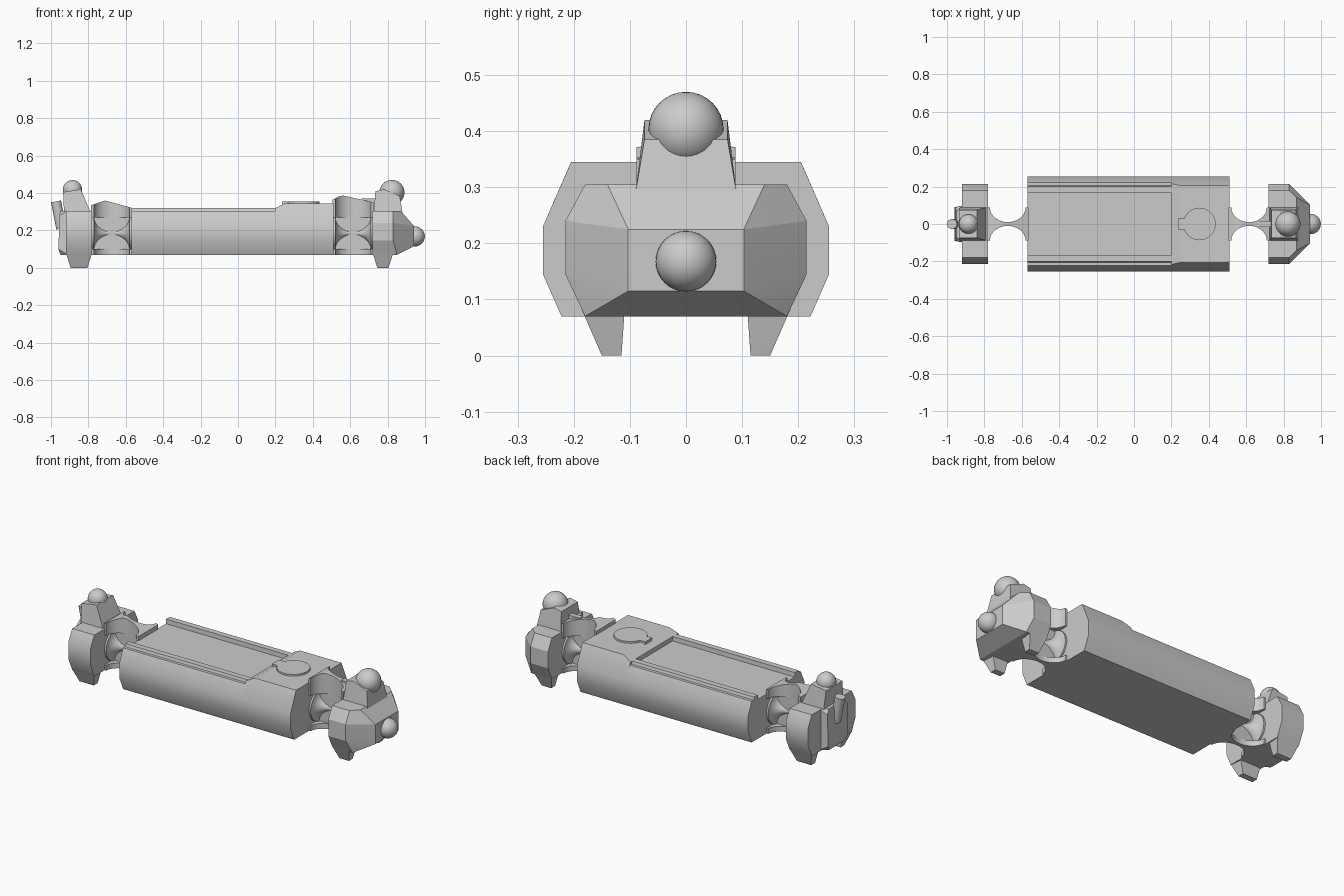
import bpy, bmesh, math
from mathutils import Vector

cube = bpy.data.objects.get("Cube")
if cube:
    bpy.data.objects.remove(cube)

grey = bpy.data.materials.new("plain_grey")
grey.use_nodes = True
GREY = (0.6, 0.6, 0.6, 1)
grey.diffuse_color = GREY
grey.node_tree.nodes["Principled BSDF"].inputs["Base Color"].default_value = GREY


def finish(bm, name, angle=30):
    bmesh.ops.recalc_face_normals(bm, faces=bm.faces[:])
    mesh = bpy.data.meshes.new(name)
    bm.to_mesh(mesh)
    bm.free()
    mesh.materials.append(grey)
    ob = bpy.data.objects.new(name, mesh)
    bpy.context.collection.objects.link(ob)
    bpy.ops.object.select_all(action="DESELECT")
    ob.select_set(True)
    bpy.context.view_layer.objects.active = ob
    bpy.ops.object.shade_smooth_by_angle(angle=math.radians(angle))
    return ob


def prism(name, profile, axis, a, b, angle=30):
    """Extrude a 2D profile along an axis from a to b."""
    place = {"x": lambda p, t: (t, *p), "y": lambda p, t: (p[0], t, p[1]),
             "z": lambda p, t: (*p, t)}[axis]
    bm = bmesh.new()
    ends = [[bm.verts.new(place(p, t)) for p in profile] for t in (a, b)]
    for ring in ends:
        bm.faces.new(ring)
    n = len(profile)
    for i in range(n):
        j = (i + 1) % n
        bm.faces.new((ends[0][i], ends[0][j], ends[1][j], ends[1][i]))
    return finish(bm, name, angle)


def hull(name, points, angle=30):
    bm = bmesh.new()
    for p in points:
        bm.verts.new(p)
    bmesh.ops.convex_hull(bm, input=bm.verts[:])
    bmesh.ops.dissolve_limit(bm, angle_limit=0.02, verts=bm.verts[:], edges=bm.edges[:])
    return finish(bm, name, angle)


def sphere(name, centre, radius):
    bm = bmesh.new()
    bmesh.ops.create_uvsphere(bm, u_segments=32, v_segments=16, radius=radius)
    bmesh.ops.translate(bm, vec=centre, verts=bm.verts[:])
    return finish(bm, name)


def rod(name, start, end, radius):
    start, end = Vector(start), Vector(end)
    bm = bmesh.new()
    bmesh.ops.create_cone(bm, cap_ends=True, segments=32, radius1=radius,
                          radius2=radius, depth=(end - start).length)
    turn = (end - start).to_track_quat("Z", "Y").to_matrix().to_4x4()
    bmesh.ops.transform(bm, matrix=turn, verts=bm.verts[:])
    bmesh.ops.translate(bm, vec=(start + end) / 2, verts=bm.verts[:])
    return finish(bm, name)


def mirrored(half):
    return half + [(-y, z) for y, z in reversed(half)]


# Main body with a recessed deck and side rails
prism("body", mirrored([(0.222, 0.07), (0.255, 0.145), (0.255, 0.23), (0.222, 0.305),
                        (0.205, 0.305), (0.2, 0.32), (0.167, 0.32), (0.165, 0.295)]),
      "x", -0.57, 0.21)
prism("body_hatch_end", mirrored([(0.222, 0.07), (0.255, 0.145), (0.255, 0.23),
                                  (0.205, 0.345)]), "x", 0.25, 0.51)
hull("body_ramp", [(x, s * y, z) for s in (-1, 1) for x, y, z in (
    (0.2, 0.222, 0.07), (0.2, 0.255, 0.145), (0.2, 0.255, 0.23), (0.2, 0.216, 0.32),
    (0.25, 0.222, 0.07), (0.25, 0.255, 0.145), (0.25, 0.255, 0.23), (0.25, 0.205, 0.345))])
rod("hatch", (0.35, 0, 0.34), (0.35, 0, 0.355), 0.087)
prism("hatch_tab", [(0.235, -0.03), (0.28, -0.03), (0.28, 0.03), (0.235, 0.03)],
      "z", 0.34, 0.355)


# Flexible joints: waisted webs above and below a turned spindle
def joint(side, x0, x1, roof):
    mid, steps = (x0 + x1) / 2, 16
    reach = (x1 - x0) / 2 - 0.015

    def waist(x):
        d = min(abs(x - mid), reach)
        return 0.01 + 0.078 * (1 - math.sqrt(1 - (d / reach) ** 2))

    xs = [x0] + [mid - reach * math.cos(math.pi * i / steps) for i in range(steps + 1)] + [x1]
    outline = [(x, waist(x)) for x in xs]
    outline += [(x, -w) for x, w in reversed(outline)]
    prism(side + "_joint_keel", outline, "z", 0.07, 0.1)

    # Upper web follows the sloping roof line
    def roof_z(x):
        for (xa, za), (xb, zb) in zip(roof, roof[1:]):
            if x <= xb:
                break
        return za + (zb - za) * (x - xa) / (xb - xa)
    bm = bmesh.new()
    rows = [[bm.verts.new((x, s * waist(x), z)) for s, z in
             ((-1, 0.27), (1, 0.27), (1, roof_z(x)), (-1, roof_z(x)))] for x in xs]
    for a, b in zip(rows, rows[1:]):
        for i in range(4):
            j = (i + 1) % 4
            bm.faces.new((a[i], a[j], b[j], b[i]))
    bm.faces.new(rows[0])
    bm.faces.new(rows[-1])
    finish(bm, side + "_joint_crest")

    prism(side + "_joint_web", [(x0, -0.01), (x1, -0.01), (x1, 0.01), (x0, 0.01)],
          "z", 0.08, 0.29)
    bm = bmesh.new()
    turns = 32
    rings = [[bm.verts.new((x, waist(x) * math.cos(2 * math.pi * k / turns),
                            0.185 + waist(x) * math.sin(2 * math.pi * k / turns)))
              for k in range(turns)] for x in xs]
    for a, b in zip(rings, rings[1:]):
        for k in range(turns):
            m = (k + 1) % turns
            bm.faces.new((a[k], a[m], b[m], b[k]))
    bm.faces.new(rings[0])
    bm.faces.new(rings[-1])
    finish(bm, side + "_joint_spindle")


joint("tail", -0.785, -0.565, [(-0.785, 0.335), (-0.71, 0.36), (-0.565, 0.32)])
joint("head", 0.505, 0.725, [(0.505, 0.365), (0.555, 0.388), (0.725, 0.35)])
prism("head_joint_block", [(0.66, 0.3), (0.75, 0.3), (0.75, 0.37), (0.66, 0.37)],
      "y", -0.015, 0.015)

# End units
octagon = mirrored([(0.18, 0.07), (0.215, 0.145), (0.215, 0.24), (0.18, 0.305)])
prism("tail_block", octagon, "x", -0.92, -0.78)
hull("head_block", [(0.72, y, z) for y, z in octagon] + [
    (x, s * y, z) for s in (-1, 1) for x, y, z in (
        (0.85, 0.18, 0.07), (0.83, 0.215, 0.145), (0.83, 0.215, 0.24), (0.83, 0.18, 0.305),
        (0.87, 0.14, 0.305), (0.94, 0.103, 0.225), (0.94, 0.103, 0.115))], 15)


# Raised turrets tapering towards the top
def turret(name, base, top):
    hull(name, [(x, s * 0.09, z) for x, z in base for s in (-1, 1)]
         + [(x, s * 0.074, z) for x, z in top for s in (-1, 1)], 15)


turret("tail_turret", [(-0.93, 0.29), (-0.785, 0.29)], [(-0.935, 0.405), (-0.84, 0.42)])
turret("head_turret", [(0.725, 0.29), (0.88, 0.29)], [(0.735, 0.41), (0.78, 0.42), (0.865, 0.385)])
sphere("tail_dome", (-0.885, 0, 0.417), 0.052)
sphere("head_dome", (0.823, 0, 0.403), 0.067)
sphere("nose", (0.945, 0, 0.168), 0.054)

# Tail plate and stub
hull("tail_plate", [(x, s * y, z) for s in (-1, 1) for x, y, z in (
    (-0.91, 0.1, 0.07), (-0.91, 0.1, 0.305), (-0.95, 0.07, 0.07),
    (-0.96, 0.09, 0.1), (-0.955, 0.09, 0.28), (-0.95, 0.07, 0.305))], 15)
rod("tail_stub", (-0.945, 0, 0.21), (-0.973, 0, 0.355), 0.027)

# Feet
for end, x0, x1 in (("tail", -0.92, -0.78), ("head", 0.72, 0.83)):
    for side, s in (("left", 1), ("right", -1)):
        hull(f"{end}_{side}_foot", [
            (x, s * y, z) for x, y, z in (
                (x0, 0.108, 0.1), (x1, 0.108, 0.1), (x0, 0.185, 0.08), (x1, 0.185, 0.08),
                (x0 + 0.025, 0.115, 0), (x1 - 0.025, 0.115, 0),
                (x0 + 0.025, 0.15, 0), (x1 - 0.025, 0.15, 0))])
